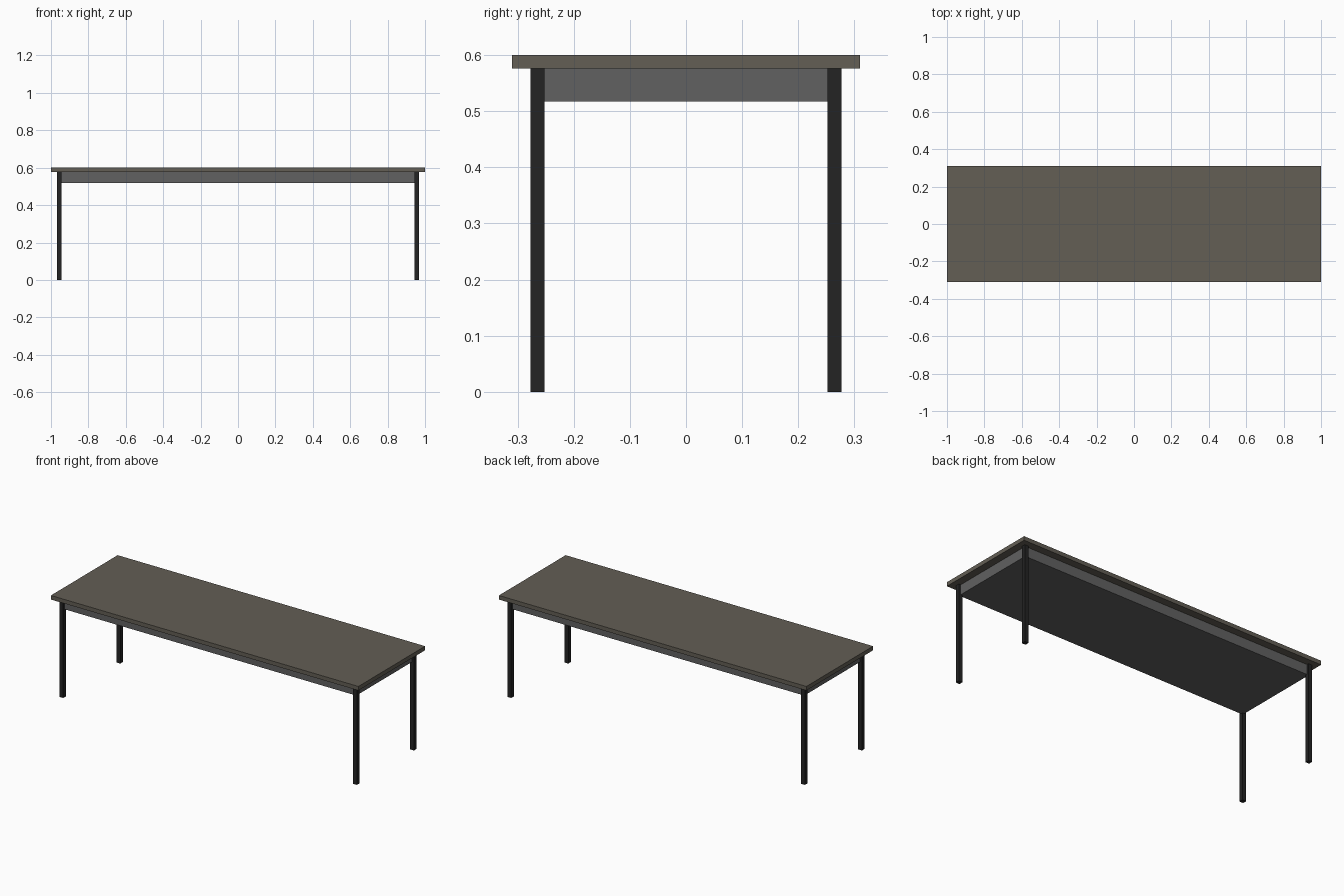
import bpy

if "Cube" in bpy.data.objects:
    bpy.data.objects.remove(bpy.data.objects["Cube"])


def material(name, r, g, b):
    mat = bpy.data.materials.new(name)
    mat.diffuse_color = (r, g, b, 1)
    mat.use_nodes = True
    mat.node_tree.nodes["Principled BSDF"].inputs["Base Color"].default_value = mat.diffuse_color
    return mat


def box(name, centre, size, mat):
    bpy.ops.mesh.primitive_cube_add(size=1, location=centre)
    ob = bpy.context.object
    ob.name = name
    ob.scale = size
    bpy.ops.object.transform_apply(location=False, rotation=False, scale=True)
    ob.data.materials.append(mat)
    return ob


top_mat = material("warm_grey", 0.125, 0.112, 0.09)
apron_mat = material("mid_grey", 0.12, 0.12, 0.12)
leg_mat = material("black", 0.017, 0.017, 0.017)

TOP_Z, TOP_THICK, APRON_Z = 0.6, 0.024, 0.517
LEG = 0.025
LEG_X, LEG_Y = 0.955, 0.265
under = TOP_Z - TOP_THICK

# Flat slab top
box("table_top", (0, 0, TOP_Z - TOP_THICK / 2), (2, 0.62, TOP_THICK), top_mat)

# Closed apron box, set back to the leg centres
box("apron", (0, 0, (APRON_Z + under) / 2),
    (2 * LEG_X, 2 * LEG_Y, under - APRON_Z), apron_mat)

# Four square legs
for sy, depth in ((-1, "front"), (1, "back")):
    for sx, side in ((-1, "left"), (1, "right")):
        box(f"{depth}_{side}_leg", (sx * LEG_X, sy * LEG_Y, under / 2),
            (LEG, LEG, under), leg_mat)
